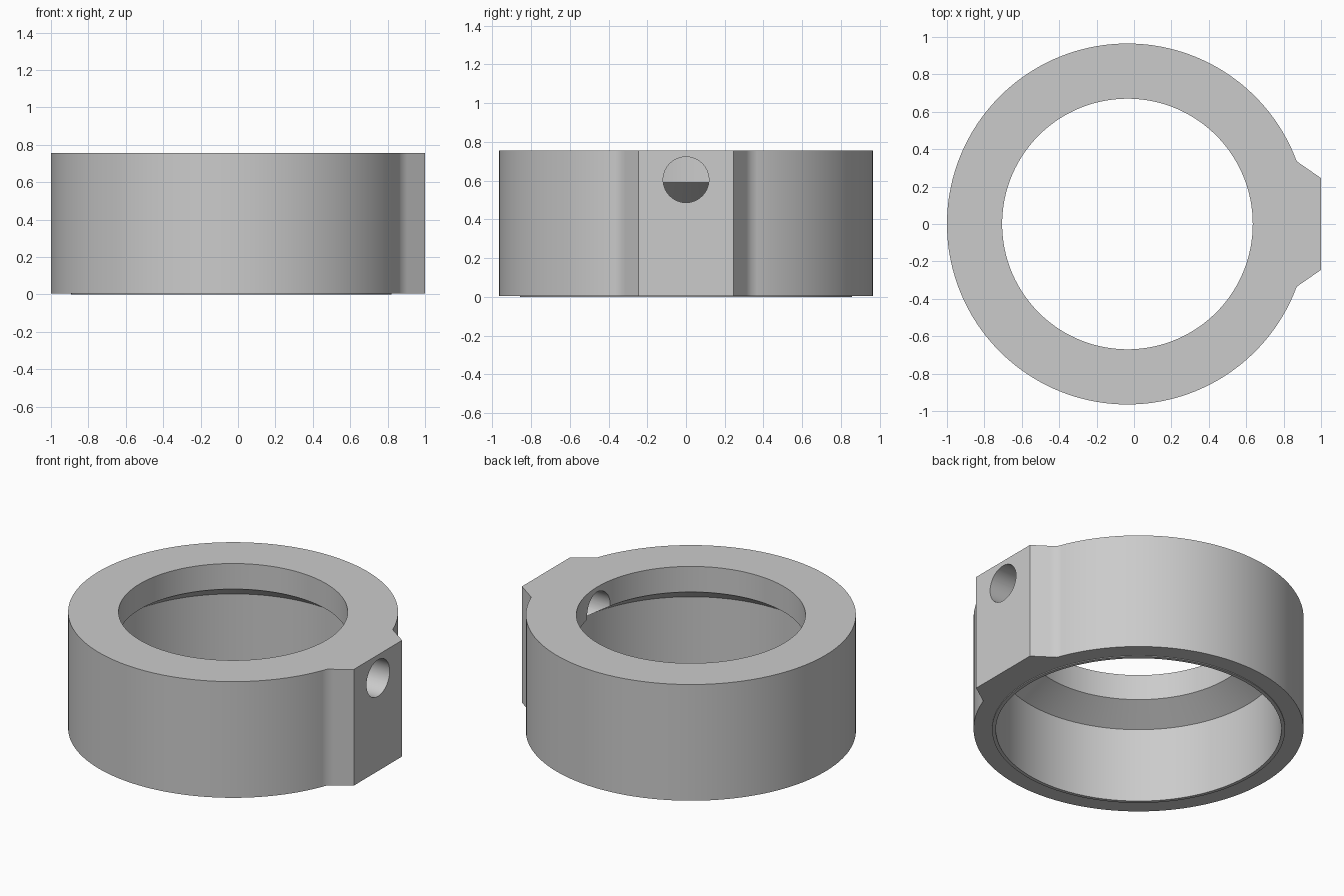
import bpy
import bmesh
from math import atan2, cos, sin, pi, radians, hypot
from mathutils import Matrix

if "Cube" in bpy.data.objects:
    bpy.data.objects.remove(bpy.data.objects["Cube"])

CX = -0.035            # ring axis
R_OUT, R_TOP, R_LOW, R_LIP = 0.965, 0.67, 0.835, 0.857
HEIGHT, LIP = 0.755, 0.005
FLAT_X, FLAT_Y, FOOT_Y = 1.035, 0.245, 0.335

grey = bpy.data.materials.new("plain grey")
grey.use_nodes = True
colour = (0.6, 0.6, 0.6, 1)
grey.diffuse_color = colour
grey.node_tree.nodes["Principled BSDF"].inputs["Base Color"].default_value = colour


def make_object(name, bm):
    bmesh.ops.recalc_face_normals(bm, faces=bm.faces)
    mesh = bpy.data.meshes.new(name)
    bm.to_mesh(mesh)
    bm.free()
    mesh.materials.append(grey)
    ob = bpy.data.objects.new(name, mesh)
    bpy.context.collection.objects.link(ob)
    return ob


# Outer outline: a round collar with a flat-faced boss on +x
foot_x = (R_OUT ** 2 - FOOT_Y ** 2) ** 0.5
start = atan2(FOOT_Y, foot_x)


def line(a, b, steps):
    return [(a[0] + (b[0] - a[0]) * i / steps, a[1] + (b[1] - a[1]) * i / steps)
            for i in range(steps)]


STEPS = 160
arc = [start + (2 * pi - 2 * start) * i / STEPS for i in range(STEPS)]
outline = line((FLAT_X, -FLAT_Y), (FLAT_X, FLAT_Y), 10)
outline += line((FLAT_X, FLAT_Y), (foot_x, FOOT_Y), 4)
outline += [(R_OUT * cos(a), R_OUT * sin(a)) for a in arc]
outline += line((foot_x, -FOOT_Y), (FLAT_X, -FLAT_Y), 4)

# Cross-section: None follows the outline, numbers are bore radii
section = [(None, LIP), (None, HEIGHT), (R_TOP, HEIGHT), (R_TOP, 0.59),
           (R_LOW, 0.482), (R_LOW, 0), (R_LIP, 0), (R_LIP, LIP)]
bm = bmesh.new()
rings = []
for radius, z in section:
    ring = []
    for x, y in outline:
        s = 1 if radius is None else radius / hypot(x, y)
        ring.append(bm.verts.new((CX + x * s, y * s, z)))
    rings.append(ring)
n = len(outline)
for k, ring in enumerate(rings):
    after = rings[(k + 1) % len(rings)]
    for i in range(n):
        j = (i + 1) % n
        bm.faces.new((ring[i], ring[j], after[j], after[i]))
collar = make_object("collar", bm)

# Cross hole through the boss into the bore
bm = bmesh.new()
bmesh.ops.create_cone(bm, cap_ends=True, segments=64, radius1=0.118,
                      radius2=0.118, depth=0.8,
                      matrix=Matrix.Translation((0.8, 0, 0.605)) @ Matrix.Rotation(pi / 2, 4, 'Y'))
cutter = make_object("hole_cutter", bm)
cutter.hide_render = True

cut = collar.modifiers.new("cross_hole", 'BOOLEAN')
cut.operation = 'DIFFERENCE'
cut.solver = 'EXACT'
cut.object = cutter
bpy.ops.object.select_all(action='DESELECT')
collar.select_set(True)
bpy.context.view_layer.objects.active = collar
bpy.ops.object.modifier_apply(modifier=cut.name)
bpy.data.objects.remove(cutter)
bpy.ops.object.shade_smooth_by_angle(angle=radians(40))
